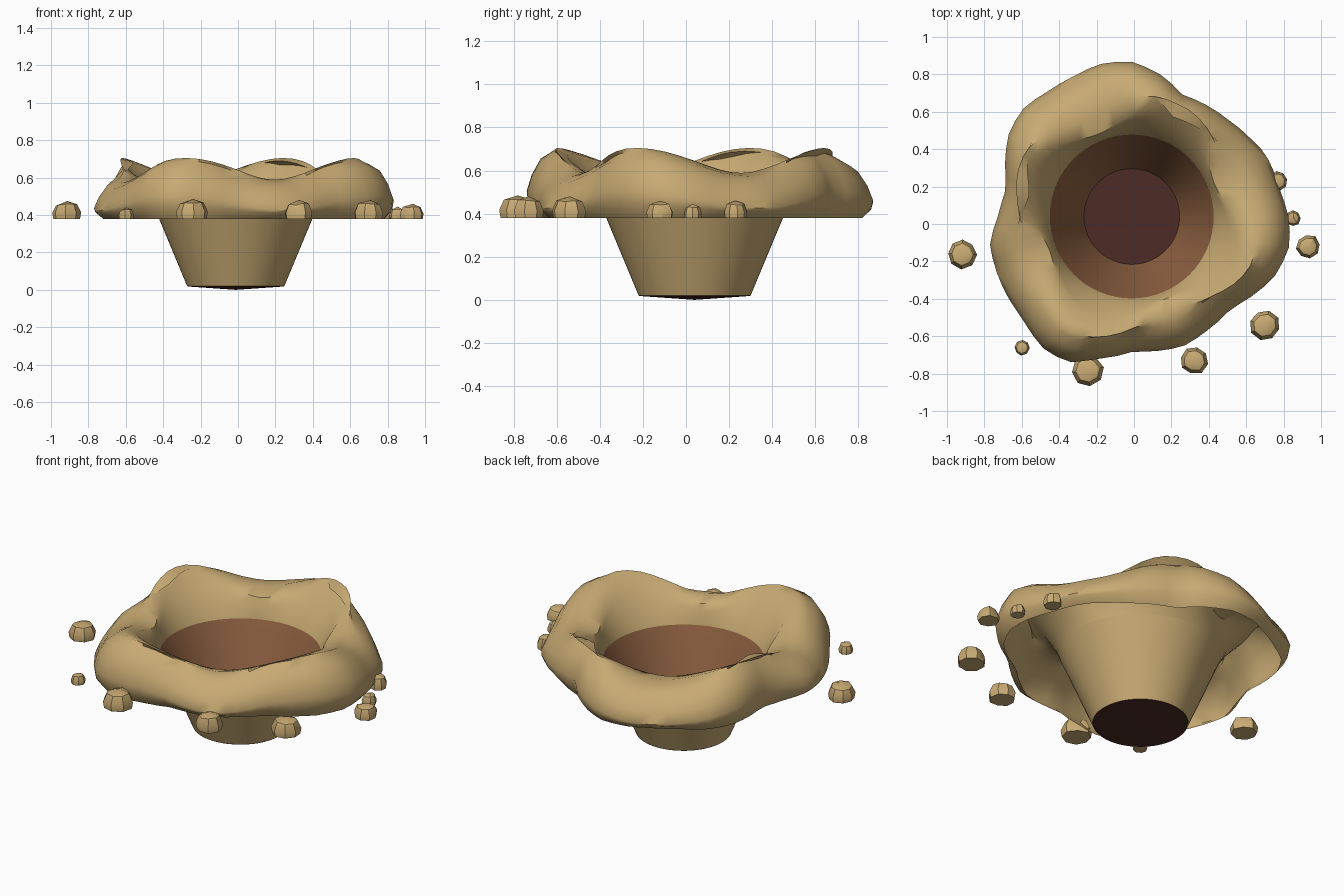
import bpy, math, random
from math import cos, sin, pi, radians

if "Cube" in bpy.data.objects:
    bpy.data.objects.remove(bpy.data.objects["Cube"])

random.seed(4)
CX, CY = -0.012, 0.04


def material(name, rgb):
    m = bpy.data.materials.new(name)
    m.diffuse_color = (*rgb, 1)
    m.use_nodes = True
    m.node_tree.nodes["Principled BSDF"].inputs["Base Color"].default_value = m.diffuse_color
    return m


SAND = material("sand", (0.58, 0.405, 0.172))
CLAY = material("clay_brown", (0.27, 0.118, 0.052))
DARK = material("dark_earth", (0.072, 0.024, 0.018))


def loft(name, rings, mat, cap_start=None, cap_end=None, angle=35):
    """Skin equal-length rings of points, with optional centre points as caps."""
    n = len(rings[0])
    verts = [p for ring in rings for p in ring]
    faces = []
    for j in range(len(rings) - 1):
        for i in range(n):
            k = (i + 1) % n
            faces.append((j * n + i, j * n + k, (j + 1) * n + k, (j + 1) * n + i))
    if cap_start:
        verts.append(cap_start)
        faces += [((i + 1) % n, i, len(verts) - 1) for i in range(n)]
    if cap_end:
        verts.append(cap_end)
        b = (len(rings) - 1) * n
        faces += [(b + i, b + (i + 1) % n, len(verts) - 1) for i in range(n)]
    me = bpy.data.meshes.new(name)
    me.from_pydata(verts, [], faces)
    me.materials.append(mat)
    ob = bpy.data.objects.new(name, me)
    bpy.context.collection.objects.link(ob)
    bpy.ops.object.select_all(action='DESELECT')
    ob.select_set(True)
    bpy.context.view_layer.objects.active = ob
    bpy.ops.object.shade_smooth_by_angle(angle=radians(angle))
    return ob


def circle(r, z, n=64):
    return [(CX + r * cos(2 * pi * i / n), CY + r * sin(2 * pi * i / n), z)
            for i in range(n)]


# Irregular outline of the mound, walked anticlockwise
OUTLINE = [(.83, .02), (.78, .18), (.70, .38), (.62, .46), (.50, .56), (.26, .69),
           (.14, .80), (-.02, .87), (-.18, .855), (-.34, .78), (-.46, .71),
           (-.60, .61), (-.67, .48), (-.68, .20), (-.72, .06), (-.77, -.11),
           (-.73, -.27), (-.60, -.50), (-.48, -.67), (-.35, -.74), (-.20, -.72),
           (0, -.68), (.27, -.65), (.39, -.57), (.52, -.45), (.76, -.27), (.83, -.12)]
POLAR = sorted((math.atan2(y - CY, x - CX) % (2 * pi), math.hypot(x - CX, y - CY))
               for x, y in OUTLINE)
POLAR = [(POLAR[-1][0] - 2 * pi, POLAR[-1][1])] + POLAR + \
        [(POLAR[0][0] + 2 * pi, POLAR[0][1])]


def outline_radius(a):
    for (a0, r0), (a1, r1) in zip(POLAR, POLAR[1:]):
        if a0 <= a <= a1:
            return r0 + (r1 - r0) * (a - a0) / (a1 - a0)


# Wavy mound: four humps around the rim, hollow underneath
N = 64
columns = []
for i in range(N):
    a = 2 * pi * i / N
    R = outline_radius(a)
    wave = cos(4 * (a - radians(67)))
    top = 0.647 + 0.058 * wave
    lip = 0.55 + 0.075 * wave
    lip_z = top - 0.025
    mid = lip + 0.3 * (R - lip)
    profile = [(R - 0.05, 0.38), (R - 0.008, 0.425 + 0.015 * wave),
               (R, 0.465 + 0.04 * wave), (R - 0.025, 0.53 + 0.05 * wave),
               (R - 0.07, top - 0.05), (R - 0.13, top - 0.015), (mid, top),
               (lip, lip_z),
               (0.44 + 0.6 * (lip - 0.44), 0.45 + 0.68 * (lip_z - 0.45)),
               (0.44 + 0.22 * (lip - 0.44), 0.45 + 0.33 * (lip_z - 0.45)),
               (0.44, 0.45)]
    columns.append([(CX + r * cos(a), CY + r * sin(a), z) for r, z in profile])
loft("mound_rim", list(zip(*columns)), SAND, angle=50)

# Funnel: sandy outer skin, brown inner wall, dark floor
loft("funnel_outside", [circle(0.26, 0.02), circle(0.41, 0.38), circle(0.44, 0.45)], SAND)
loft("funnel_inside", [circle(0.438, 0.451), circle(0.405, 0.38), circle(0.255, 0.02)], CLAY)
loft("pit_floor", [circle(0.258, 0.018), circle(0.256, 0.022)], DARK,
     cap_start=(CX, CY, 0.0), cap_end=(CX, CY, 0.021))

# Loose stones with flat undersides: x, y, radius, height
STONES = [(-.92, -.16, .08, .095), (-.60, -.66, .042, .06), (-.25, -.78, .087, .105),
          (.32, -.73, .076, .10), (.70, -.54, .082, .10), (.93, -.12, .066, .08),
          (.85, .03, .043, .065), (.77, .23, .052, .08)]
for s, (x, y, r, h) in enumerate(STONES):
    sides = 8
    turn = random.uniform(0, pi)
    lumps = [random.uniform(0.9, 1.05) for _ in range(sides)]
    rings = [[(x + r * f * lumps[i] * cos(turn + 2 * pi * i / sides),
               y + r * f * lumps[i] * sin(turn + 2 * pi * i / sides),
               0.38 + h * t * (lumps[i] if t else 1)) for i in range(sides)]
             for f, t in ((0.93, 0), (1, 0.35), (0.75, 0.8))]
    loft(f"stone_{s + 1}", rings, SAND, cap_start=(x, y, 0.38),
         cap_end=(x + 0.1 * r, y, 0.38 + h), angle=35)
